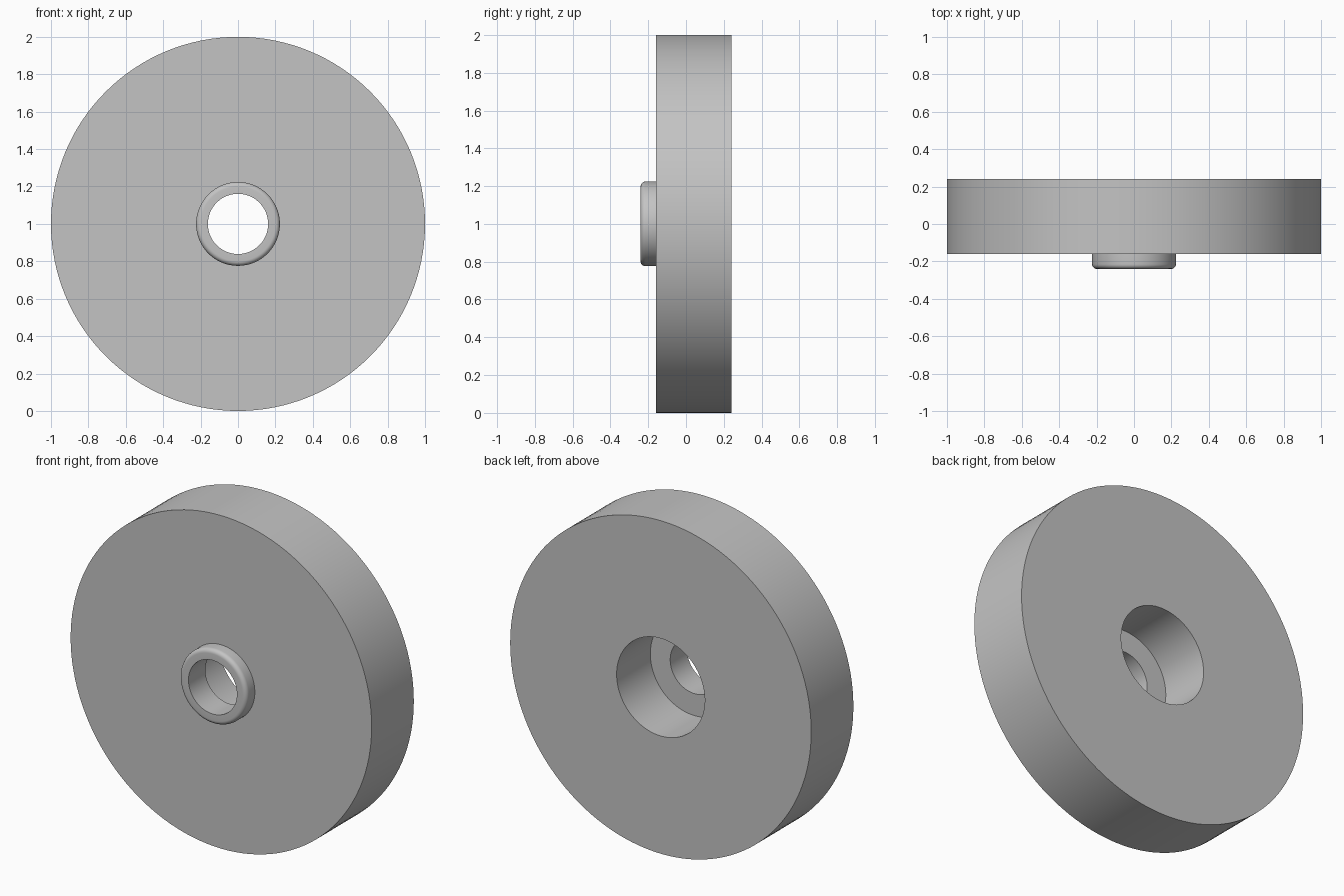
import bpy, bmesh
from math import pi, sin, cos, radians
from mathutils import Vector, Matrix

# Remove the default cube only
cube = bpy.data.objects.get("Cube")
if cube:
    bpy.data.objects.remove(cube, do_unlink=True)

# Single plain grey material
GREY = (0.55, 0.55, 0.55, 1.0)
grey = bpy.data.materials.new("plain grey")
grey.use_nodes = True
grey.diffuse_color = GREY
grey.node_tree.nodes["Principled BSDF"].inputs["Base Color"].default_value = GREY

# Main dimensions
CENTRE_Z = 1.0
WHEEL_R, BOSS_R, HOLE_R, BORE_R = 1.0, 0.224, 0.161, 0.293
BACK, FRONT, BOSS_FRONT, BORE_FLOOR = 0.24, -0.16, -0.24, -0.08
FILLET = 0.025
SEGMENTS = 128


def revolve(name, profile):
    """Spin a closed (radius, y) profile around the y axis."""
    bm = bmesh.new()
    verts = [bm.verts.new((r, y, 0)) for r, y in profile]
    edges = [bm.edges.new((v, verts[i - 1])) for i, v in enumerate(verts)]
    bmesh.ops.spin(bm, geom=verts + edges, cent=(0, 0, 0), axis=(0, 1, 0),
                   angle=2 * pi, steps=SEGMENTS, use_duplicate=False)
    bmesh.ops.remove_doubles(bm, verts=bm.verts, dist=1e-5)
    bmesh.ops.recalc_face_normals(bm, faces=bm.faces)
    mesh = bpy.data.meshes.new(name)
    bm.to_mesh(mesh)
    bm.free()
    mesh.materials.append(grey)
    obj = bpy.data.objects.new(name, mesh)
    obj.location.z = CENTRE_Z
    bpy.context.collection.objects.link(obj)
    bpy.ops.object.select_all(action='DESELECT')
    obj.select_set(True)
    bpy.context.view_layer.objects.active = obj
    bpy.ops.object.shade_smooth_by_angle(angle=radians(30))
    return obj


# Rounded outer edge of the front boss
steps = 6
fillet = [(BOSS_R - FILLET + FILLET * sin(a), BOSS_FRONT + FILLET - FILLET * cos(a))
          for a in (pi / 2 * i / steps for i in range(steps + 1))]

# Disc with front boss, through hole and wide rear counterbore
revolve("wheel_disc", [(HOLE_R, BOSS_FRONT)] + fillet + [
    (BOSS_R, FRONT), (WHEEL_R, FRONT), (WHEEL_R, BACK),
    (BORE_R, BACK), (BORE_R, BORE_FLOOR), (HOLE_R, BORE_FLOOR)])
